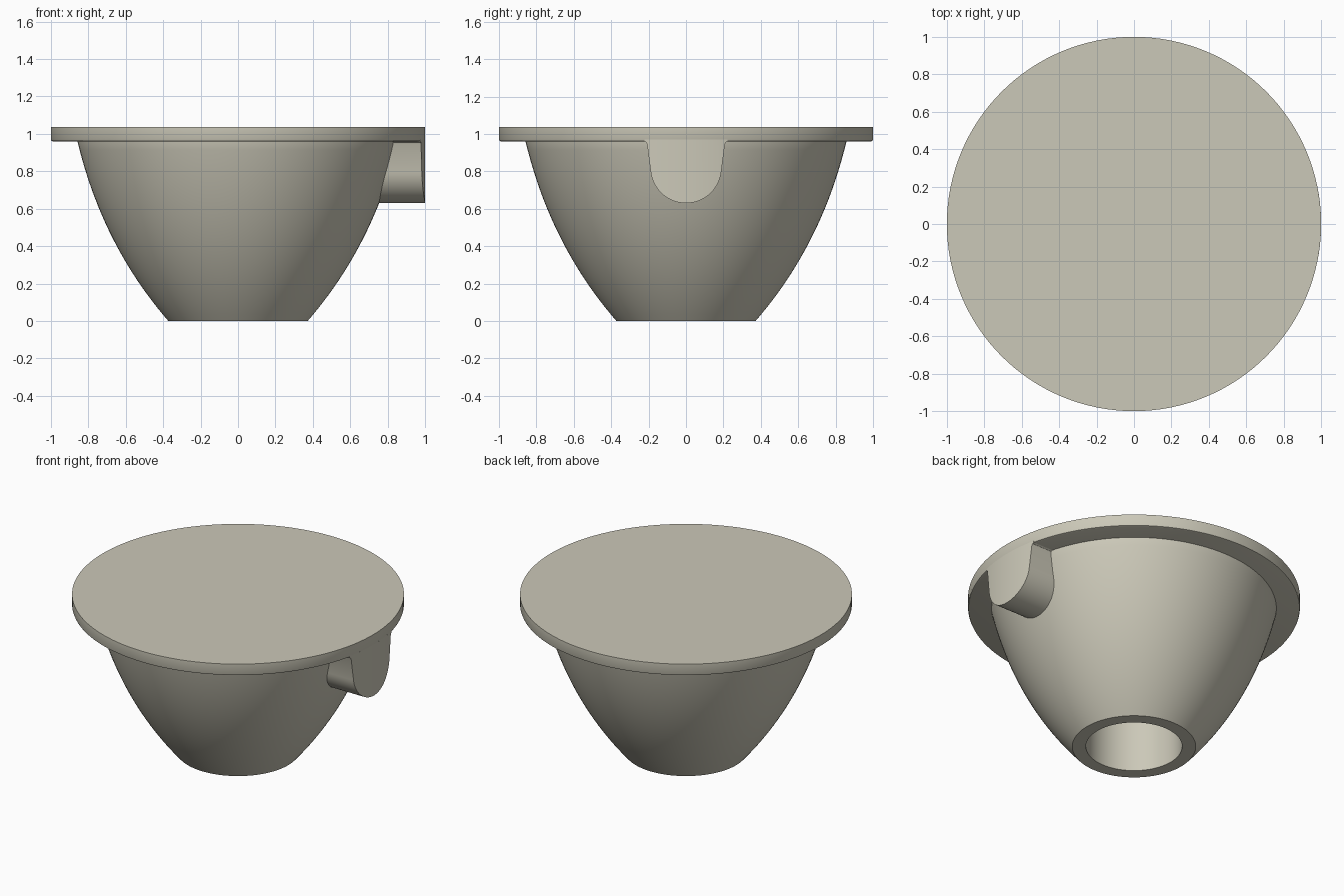
import bpy, bmesh, math

cube = bpy.data.objects.get("Cube")
if cube:
    bpy.data.objects.remove(cube, do_unlink=True)

# One warm grey material
COLOUR = (0.60, 0.58, 0.48, 1.0)
mat = bpy.data.materials.new("warm grey")
mat.use_nodes = True
mat.diffuse_color = COLOUR
mat.node_tree.nodes["Principled BSDF"].inputs["Base Color"].default_value = COLOUR


def finish(bm, name):
    """Turn a bmesh into a smooth-shaded object with crisp edges."""
    bmesh.ops.remove_doubles(bm, verts=bm.verts, dist=1e-5)
    bmesh.ops.recalc_face_normals(bm, faces=bm.faces)
    mesh = bpy.data.meshes.new(name)
    bm.to_mesh(mesh)
    bm.free()
    mesh.materials.append(mat)
    obj = bpy.data.objects.new(name, mesh)
    bpy.context.collection.objects.link(obj)
    bpy.ops.object.select_all(action="DESELECT")
    obj.select_set(True)
    bpy.context.view_layer.objects.active = obj
    bpy.ops.object.shade_smooth_by_angle(angle=math.radians(30))
    return obj


def lathe(profile, name, steps=128):
    """Revolve a list of (radius, height) points around z."""
    bm = bmesh.new()
    verts = [bm.verts.new((r, 0, z)) for r, z in profile]
    edges = [bm.edges.new(pair) for pair in zip(verts, verts[1:])]
    bmesh.ops.spin(bm, geom=verts + edges, cent=(0, 0, 0), axis=(0, 0, 1),
                   angle=math.tau, steps=steps)
    return finish(bm, name)


# Bowl-shaped body: quadratic curve outside, straight blind bore from below
def body_point(t):
    a, b, c = (1 - t) ** 2, 2 * t * (1 - t), t * t
    return (0.372 * a + 0.725 * b + 0.858 * c, 0.406 * b + 0.96 * c)


bore = [(0, 0.6), (0.29, 0.6), (0.29, 0)]
wall = [body_point(i / 24) for i in range(25)]
lathe(bore + wall + [(0.858, 0.98), (0, 0.98)], "bowl_body")

# Flat lid with a slightly eased lower edge
lathe([(0, 0.96), (0.99, 0.96), (0.997, 0.963), (1, 0.97), (1, 1.037), (0, 1.037)],
      "round_lid")

# Round-bottomed lug under the lid, its outer end following the lid's edge
TOP, CENTRE_Z, RADIUS = 0.97, 0.82, 0.19
half = [(RADIUS * math.sin(a), CENTRE_Z - RADIUS * math.cos(a))
        for a in (math.radians(83) * i / 16 for i in range(17))]
half += [(0.208, 0.945), (0.213, 0.955), (0.222, 0.96), (0.222, TOP)]
outline = [(-y, z) for y, z in reversed(half[1:])] + half

bm = bmesh.new()
columns = []
for y, z in outline:
    outer = math.sqrt(1 - y * y)
    columns.append([bm.verts.new(p) for p in
                    ((0.6, y, z), (outer, y, z), (outer, y, TOP), (0.6, y, TOP))])
for left, right in zip(columns, columns[1:]):
    for i in range(4):
        j = (i + 1) % 4
        bm.faces.new((left[i], left[j], right[j], right[i]))
bmesh.ops.dissolve_degenerate(bm, dist=1e-5, edges=bm.edges)
finish(bm, "side_lug")
